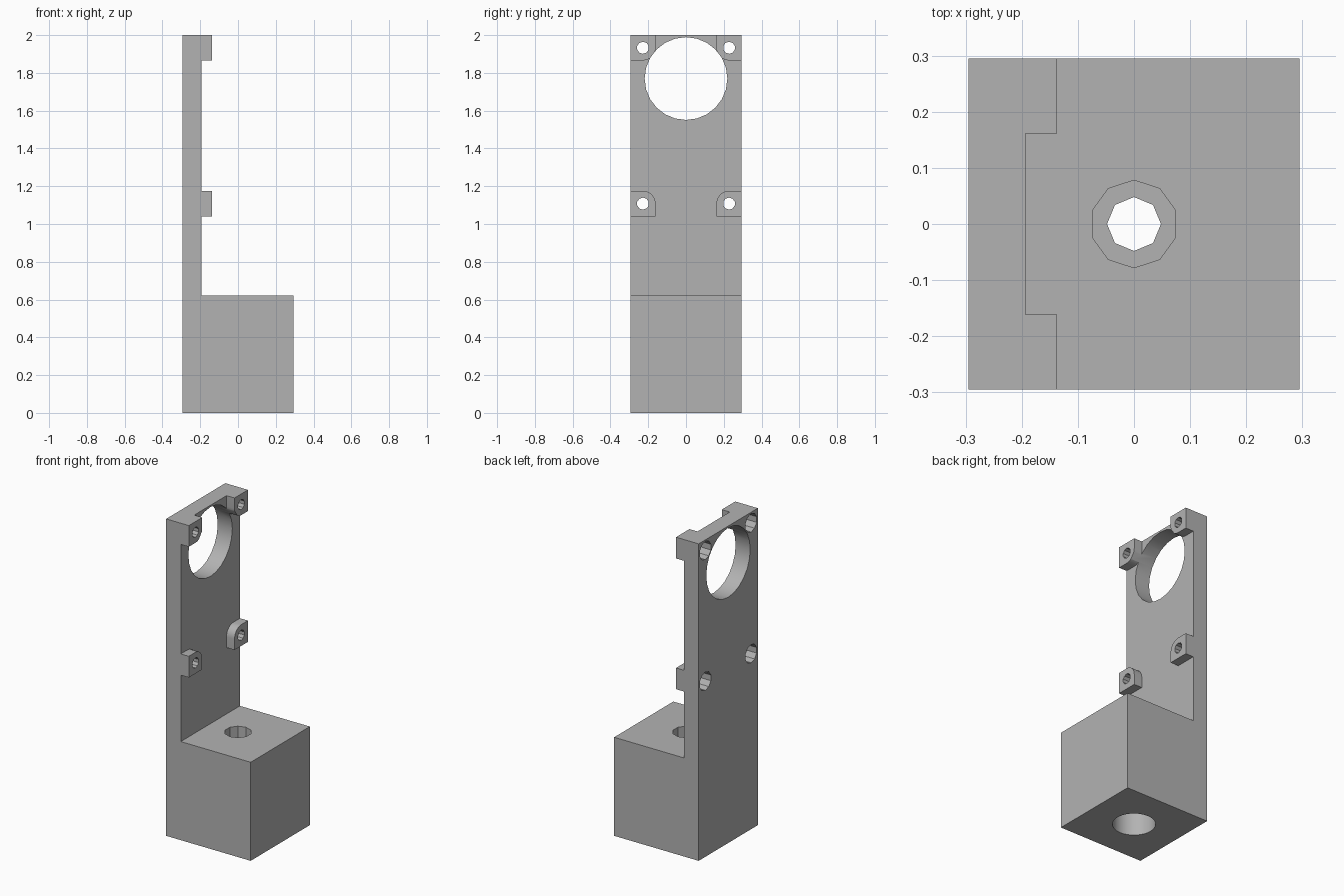
import bpy, bmesh, math
from mathutils import Matrix, Vector

if "Cube" in bpy.data.objects:
    bpy.data.objects.remove(bpy.data.objects["Cube"], do_unlink=True)

HALF = 0.295       # half width of the block
PLATE_X = -0.193   # front of the upright plate
BOSS_X = -0.137    # front of the bosses
BLOCK_Z = 0.622
TOP_Z = 2.0
HOLE_Y = 0.228

grey = bpy.data.materials.new("plain grey")
grey.use_nodes = True
grey.diffuse_color = (0.45, 0.45, 0.45, 1)
grey.node_tree.nodes["Principled BSDF"].inputs["Base Color"].default_value = (0.45, 0.45, 0.45, 1)


def finish(name, bm):
    bmesh.ops.recalc_face_normals(bm, faces=bm.faces)
    mesh = bpy.data.meshes.new(name)
    bm.to_mesh(mesh)
    bm.free()
    mesh.materials.append(grey)
    obj = bpy.data.objects.new(name, mesh)
    bpy.context.collection.objects.link(obj)
    return obj


def prism(name, outline, direction):
    """Extrude a closed 3D outline along a direction."""
    bm = bmesh.new()
    face = bm.faces.new([bm.verts.new(p) for p in outline])
    new = bmesh.ops.extrude_face_region(bm, geom=[face])["geom"]
    bmesh.ops.translate(bm, vec=Vector(direction),
                        verts=[v for v in new if isinstance(v, bmesh.types.BMVert)])
    return finish(name, bm)


def cylinder(name, start, end, radius, sides):
    """Cutter running from start to end."""
    a, b = Vector(start), Vector(end)
    turn = (b - a).to_track_quat('Z', 'Y').to_matrix().to_4x4()
    bm = bmesh.new()
    bmesh.ops.create_cone(bm, cap_ends=True, segments=sides, radius1=radius, radius2=radius,
                          depth=(b - a).length,
                          matrix=Matrix.Translation((a + b) / 2) @ turn)
    obj = finish(name, bm)
    obj.hide_render = True
    return obj


def combine(target, tool, operation):
    mod = target.modifiers.new(tool.name, 'BOOLEAN')
    mod.operation, mod.object, mod.solver = operation, tool, 'EXACT'
    bpy.context.view_layer.objects.active = target
    bpy.ops.object.modifier_apply(modifier=mod.name)
    bpy.data.objects.remove(tool, do_unlink=True)


# Block and upright plate as one L-shaped profile
profile = [(-HALF, 0), (HALF, 0), (HALF, BLOCK_Z), (PLATE_X, BLOCK_Z),
           (PLATE_X, TOP_Z), (-HALF, TOP_Z)]
bracket = prism("bracket", [(x, -HALF, z) for x, z in profile], (0, 2 * HALF, 0))


# Bosses, each with one rounded inner corner
def boss(side, z, up):
    r = HALF - HOLE_Y
    pts = [(r, -r), (r, r)]
    pts += [(r * math.cos(t), r * math.sin(t))
            for t in (math.pi / 2 + i * math.pi / 16 for i in range(9))]
    pts += [(-r, -r)]
    outline = [(PLATE_X - 0.03, side * (HOLE_Y + u), z + up * v) for u, v in pts]
    return prism("boss", outline, (BOSS_X - PLATE_X + 0.03, 0, 0))


mounts = [(side, z, up) for side in (-1, 1) for z, up in ((1.108, 1), (TOP_Z - 0.067, -1))]
for side, z, up in mounts:
    combine(bracket, boss(side, z, up), 'UNION')

# Screw holes with wide pockets from behind
for side, z, up in mounts:
    y = side * HOLE_Y
    combine(bracket, cylinder("screw_hole", (-0.4, y, z), (0, y, z), 0.032, 10), 'DIFFERENCE')
    combine(bracket, cylinder("screw_pocket", (-0.4, y, z), (-0.187, y, z), 0.058, 10), 'DIFFERENCE')

# Large round window near the top
combine(bracket, cylinder("window", (-0.4, 0, 1.77), (0, 0, 1.77), 0.219, 24), 'DIFFERENCE')

# Stepped vertical hole through the block
combine(bracket, cylinder("through_hole", (0, 0, -0.1), (0, 0, 0.8), 0.048, 8), 'DIFFERENCE')
combine(bracket, cylinder("top_hole", (0, 0, 0.4), (0, 0, 0.8), 0.078, 10), 'DIFFERENCE')
combine(bracket, cylinder("bottom_hole", (0, 0, -0.1), (0, 0, 0.3), 0.123, 30), 'DIFFERENCE')

# Smooth the finely divided curves, keep edges sharp
bpy.ops.object.select_all(action='DESELECT')
bracket.select_set(True)
bpy.context.view_layer.objects.active = bracket
bpy.ops.object.shade_smooth_by_angle(angle=math.radians(30))
